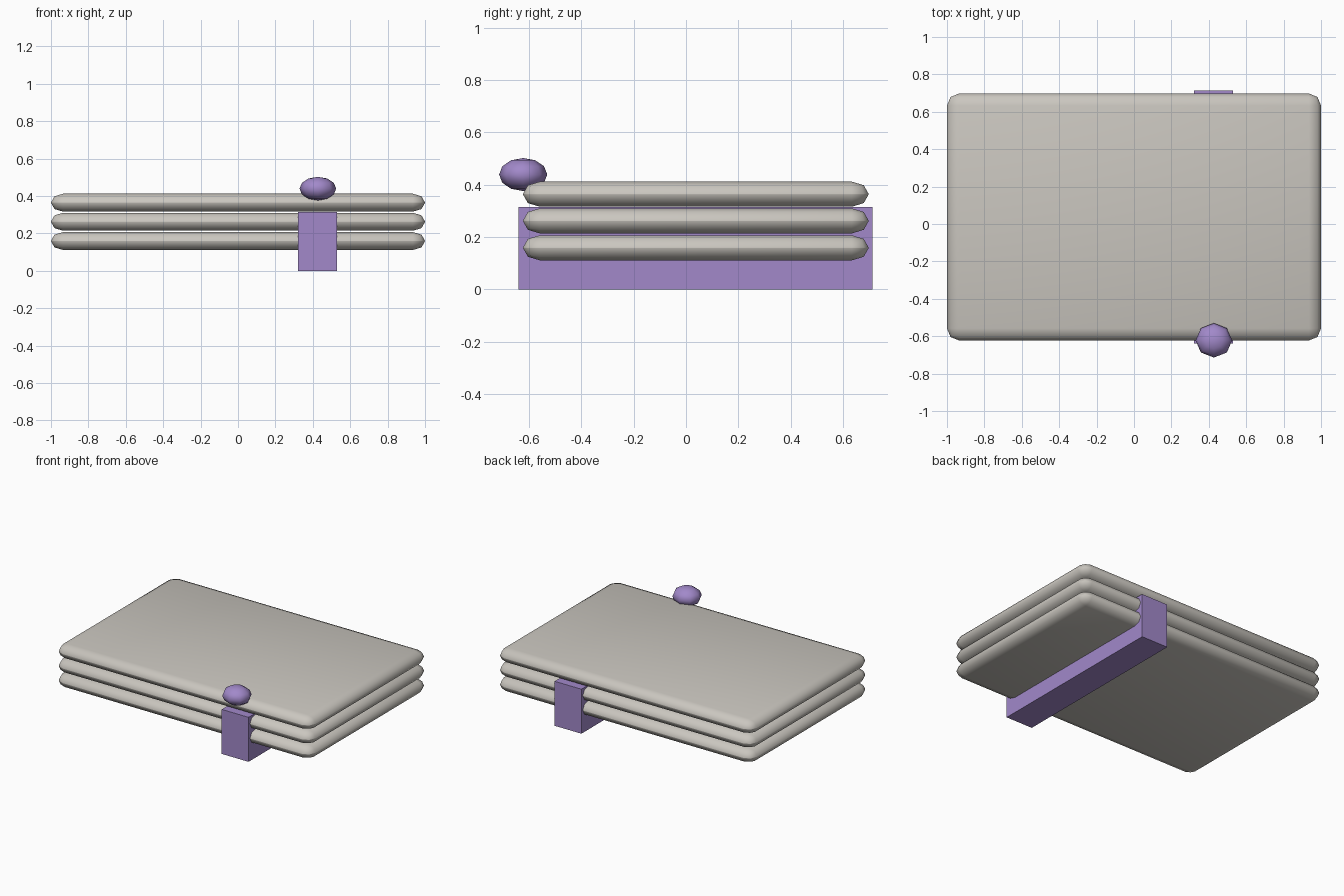
import bpy, math
from mathutils import Matrix, Vector

if "Cube" in bpy.data.objects:
    bpy.data.objects.remove(bpy.data.objects["Cube"])


def material(name, rgb):
    m = bpy.data.materials.new(name)
    m.diffuse_color = (*rgb, 1.0)
    m.use_nodes = True
    m.node_tree.nodes["Principled BSDF"].inputs["Base Color"].default_value = m.diffuse_color
    return m


GREY = material("warm grey", (0.59, 0.565, 0.52))
PURPLE = material("purple", (0.36, 0.25, 0.59))


def box(name, lo, hi, mat):
    """Axis-aligned box between two corners."""
    lo, hi = Vector(lo), Vector(hi)
    bpy.ops.mesh.primitive_cube_add(size=1, location=(lo + hi) / 2)
    ob = bpy.context.object
    ob.name = name
    ob.data.transform(Matrix.Diagonal((*(hi - lo), 1)))
    ob.data.materials.append(mat)
    return ob


# Three stacked slabs, edges rounded wider than they are tall
ROUND, THICK = 0.065, 0.096
for name, z in (("bottom_slab", 0.159), ("middle_slab", 0.262), ("top_slab", 0.364)):
    slab = box(name, (-1, -0.623, z - ROUND - 0.001), (1, 0.698, z + ROUND + 0.001), GREY)
    bevel = slab.modifiers.new("rounding", 'BEVEL')
    bevel.width = ROUND
    bevel.segments = 2
    bpy.ops.object.modifier_apply(modifier="rounding")
    slab.data.transform(Matrix.Diagonal((1, 1, THICK / (2 * ROUND + 0.002), 1)))
    bpy.ops.object.shade_smooth()

# Strap block running under and through the stack
box("strap", (0.32, -0.639, 0), (0.53, 0.713, 0.315), PURPLE)

# Flattened low-poly knob on the front edge
bpy.ops.mesh.primitive_uv_sphere_add(segments=8, ring_count=6, radius=1,
                                     location=(0.427, -0.622, 0.439))
knob = bpy.context.object
knob.name = "knob"
knob.data.transform(Matrix.Diagonal((0.098, 0.092, 0.063, 1)))
knob.data.materials.append(PURPLE)
bpy.ops.object.shade_smooth()
